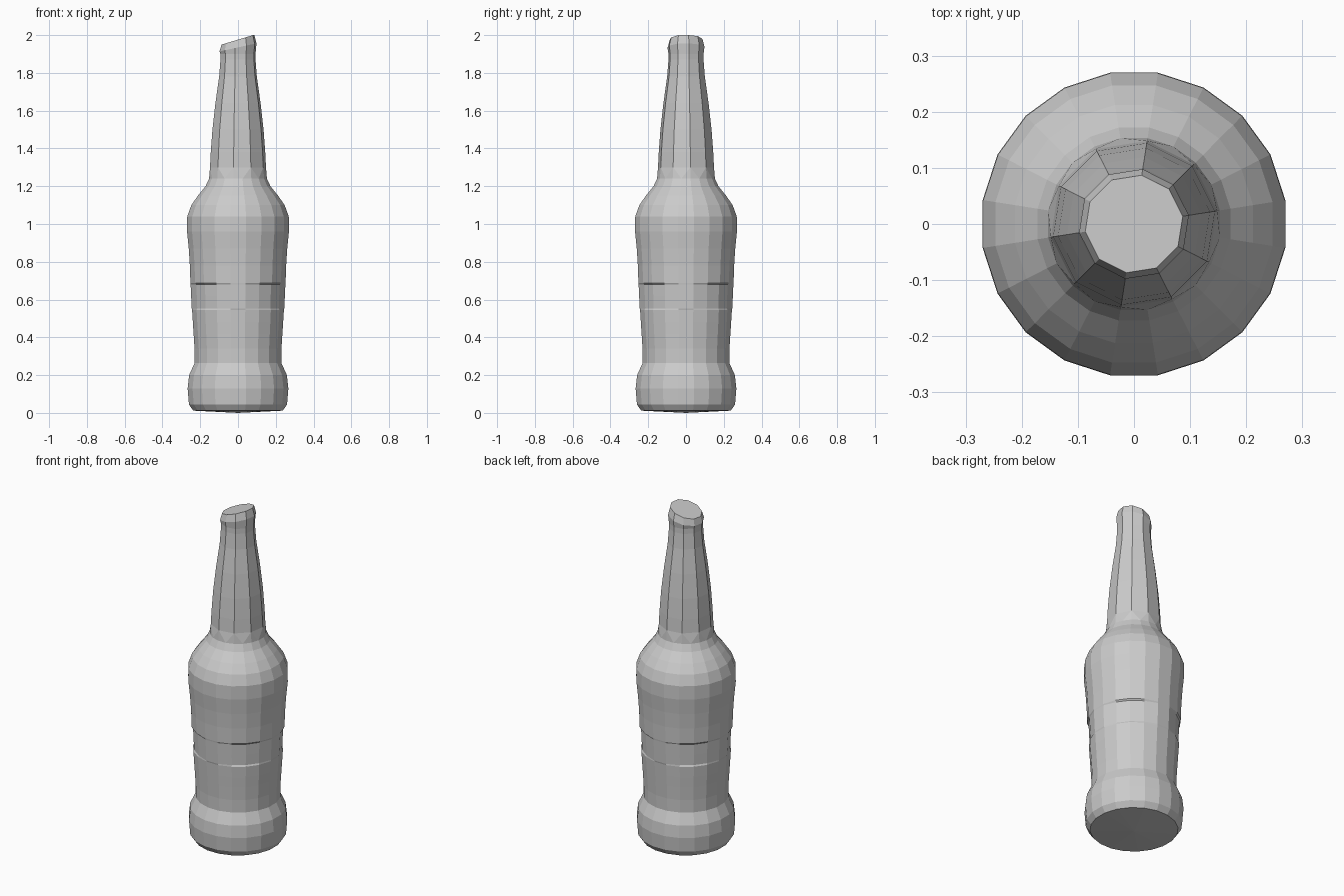
import bpy, bmesh, math

if "Cube" in bpy.data.objects:
    bpy.data.objects.remove(bpy.data.objects["Cube"])

BODY_SIDES, NECK_SIDES = 20, 10
STEP = 2 * math.pi / BODY_SIDES

# (height, radius) profiles read up the bottle
BODY = [(0.012, 0.24), (0.045, 0.263), (0.13, 0.27), (0.20, 0.262), (0.265, 0.232),
        (0.34, 0.233), (0.42, 0.238), (0.48, 0.242), (0.545, 0.246), (0.553, 0.248),
        (0.615, 0.251), (0.68, 0.254), (0.688, 0.255), (0.78, 0.258), (0.87, 0.264),
        (0.96, 0.273), (1.04, 0.272), (1.10, 0.25), (1.15, 0.215), (1.20, 0.174), (1.24, 0.155)]
NECK = [(1.30, 0.150), (1.38, 0.146), (1.50, 0.137), (1.64, 0.121),
        (1.78, 0.101), (1.87, 0.094), (1.90, 0.094)]

bm = bmesh.new()


def ring(z, radius, sides, dent=False):
    verts = []
    for i in range(sides):
        a = STEP / 2 + i * 2 * math.pi / sides
        r = radius
        # shallow label recesses on the four diagonals
        if dent and i % 5 in (1, 2, 3):
            r *= 0.975
        verts.append(bm.verts.new((r * math.cos(a), r * math.sin(a), z)))
    return verts


def skin(low, high):
    n = len(low)
    for i in range(n):
        j = (i + 1) % n
        bm.faces.new((low[i], low[j], high[j], high[i]))


# Body with label recesses
body = [ring(z, r, BODY_SIDES, 0.55 < z < 0.685) for z, r in BODY]
for low, high in zip(body, body[1:]):
    skin(low, high)

# Slightly domed underside
centre = bm.verts.new((0, 0, 0))
for i in range(BODY_SIDES):
    bm.faces.new((body[0][(i + 1) % BODY_SIDES], body[0][i], centre))

# Neck, joined to the body with half as many sides
neck = [ring(z, r, NECK_SIDES) for z, r in NECK]
base = body[-1]
for i in range(NECK_SIDES):
    j = (i + 1) % NECK_SIDES
    a, b, c = base[2 * i], base[2 * i + 1], base[(2 * i + 2) % BODY_SIDES]
    bm.faces.new((a, b, neck[0][i]))
    bm.faces.new((b, neck[0][j], neck[0][i]))
    bm.faces.new((b, c, neck[0][j]))
for low, high in zip(neck, neck[1:]):
    skin(low, high)

# Slanted mouth: lip ring, then a narrower rim and a flat cap
lip = ring(1.93, 0.099, NECK_SIDES)
rim = ring(1.97, 0.088, NECK_SIDES)
for v in lip:
    v.co.z = 1.935 + 0.22 * v.co.x
for v in rim:
    v.co.z = min(2.0, 1.976 + 0.30 * v.co.x)
skin(neck[-1], lip)
skin(lip, rim)
bm.faces.new(rim)

bmesh.ops.recalc_face_normals(bm, faces=bm.faces)
mesh = bpy.data.meshes.new("bottle")
bm.to_mesh(mesh)
bm.free()
bpy.context.collection.objects.link(bpy.data.objects.new("bottle", mesh))
